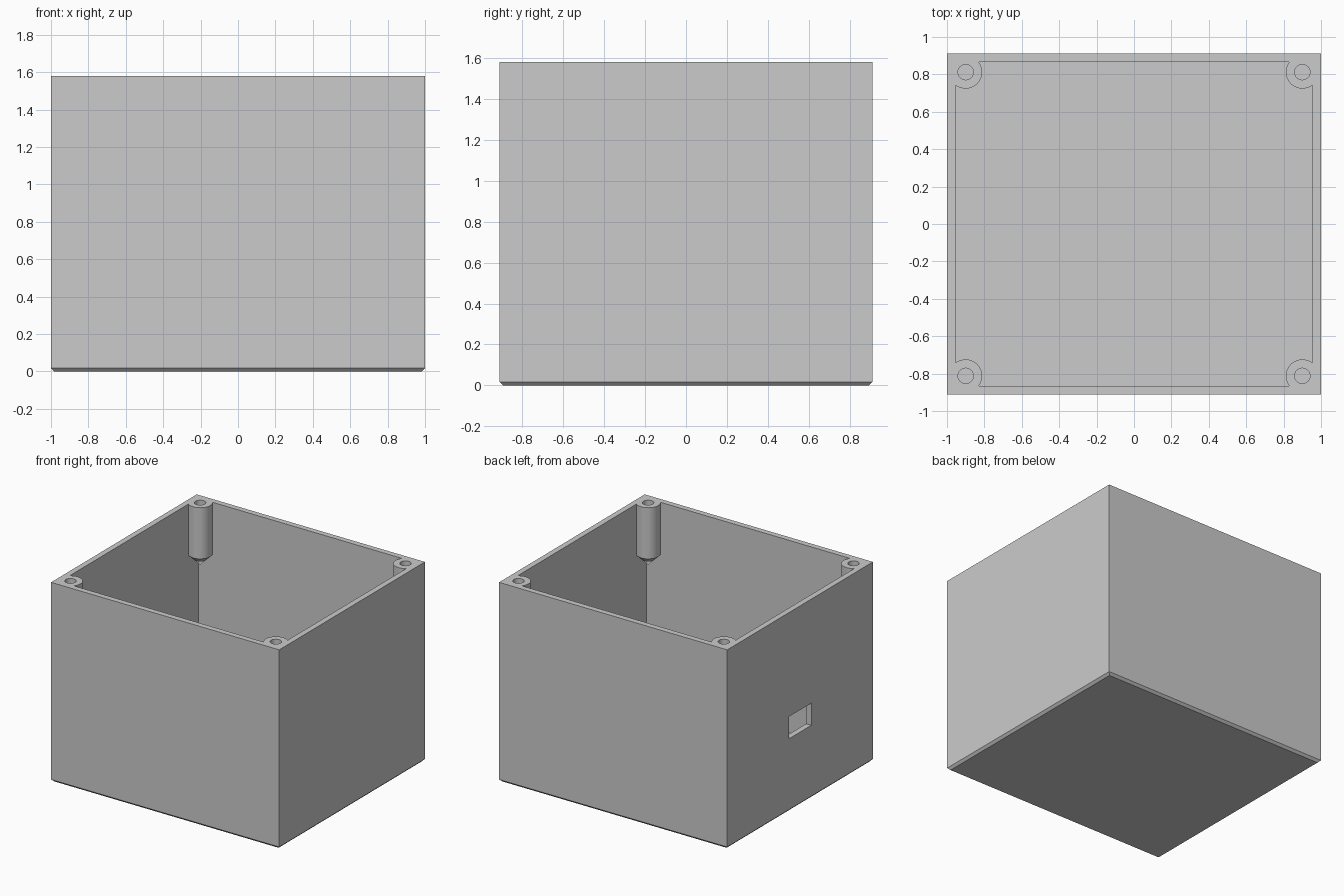
import bpy
import bmesh
import math
from mathutils import Matrix

default = bpy.data.objects.get("Cube")
if default:
    bpy.data.objects.remove(default, do_unlink=True)

HX, HY, H = 1.0, 0.912, 1.58       # half width, half depth, height
WALL, FLOOR, CHAMFER = 0.045, 0.056, 0.018
POST_X, POST_Y = 0.9, 0.812
POST_R, HOLE_R = 0.088, 0.041
POST_LEN, HOLE_DEPTH = 0.405, 0.35

grey = bpy.data.materials.new("plain grey")
grey.use_nodes = True
colour = (0.6, 0.6, 0.6, 1)
grey.diffuse_color = colour
grey.node_tree.nodes["Principled BSDF"].inputs["Base Color"].default_value = colour


def finish(name, bm):
    bmesh.ops.recalc_face_normals(bm, faces=bm.faces)
    mesh = bpy.data.meshes.new(name)
    bm.to_mesh(mesh)
    bm.free()
    mesh.materials.append(grey)
    obj = bpy.data.objects.new(name, mesh)
    bpy.context.collection.objects.link(obj)
    return obj


def add_box(bm, lo, hi):
    size = [b - a for a, b in zip(lo, hi)]
    mid = [(a + b) / 2 for a, b in zip(lo, hi)]
    m = Matrix.Translation(mid) @ Matrix.Diagonal((*size, 1))
    bmesh.ops.create_cube(bm, size=1, matrix=m)


def add_cone(bm, x, y, z0, z1, r0, r1):
    bmesh.ops.create_cone(bm, cap_ends=True, segments=48, radius1=r0, radius2=r1,
                          depth=z1 - z0, matrix=Matrix.Translation((x, y, (z0 + z1) / 2)))


def post_shape(bm, x, y):
    """Round post with a pointed lower end, running past the rim."""
    shoulder = H - POST_LEN
    add_cone(bm, x, y, shoulder, H + 0.3, POST_R, POST_R)
    add_cone(bm, x, y, shoulder - POST_R, shoulder, 0, POST_R)
    bmesh.ops.remove_doubles(bm, verts=bm.verts, dist=0.0001)
    # drop the two coincident caps where cone and cylinder join
    caps = [f for f in bm.faces if len(f.verts) > 4
            and abs(f.calc_center_median().z - shoulder) < 0.001]
    bmesh.ops.delete(bm, geom=caps, context='FACES_ONLY')


def cut(target, cutter):
    cutter.hide_render = True
    mod = target.modifiers.new("cut", 'BOOLEAN')
    mod.operation = 'DIFFERENCE'
    mod.solver = 'EXACT'
    mod.object = cutter
    bpy.context.view_layer.objects.active = target
    bpy.ops.object.modifier_apply(modifier=mod.name)
    bpy.data.objects.remove(cutter, do_unlink=True)


# Outer block with a chamfered base
bm = bmesh.new()
add_box(bm, (-HX, -HY, 0), (HX, HY, H))
base_edges = [e for e in bm.edges if all(v.co.z < 0.01 for v in e.verts)]
bmesh.ops.bevel(bm, geom=base_edges, offset=CHAMFER, segments=1, affect='EDGES')
enclosure = finish("enclosure_box", bm)

# Inner space, with the corner posts left standing in it
bm = bmesh.new()
add_box(bm, (-HX + WALL, -HY + WALL, FLOOR), (HX - WALL, HY - WALL, H + 0.1))
cavity = finish("cavity_cutter", bm)
corners = [(sx * POST_X, sy * POST_Y) for sx in (-1, 1) for sy in (-1, 1)]
for x, y in corners:
    bm = bmesh.new()
    post_shape(bm, x, y)
    cut(cavity, finish("post_cutter", bm))
cut(enclosure, cavity)

# Screw holes in the posts
for x, y in corners:
    bm = bmesh.new()
    add_cone(bm, x, y, H - HOLE_DEPTH, H + 0.1, HOLE_R, HOLE_R)
    cut(enclosure, finish("screw_hole_cutter", bm))

# Cable port through one side wall
bm = bmesh.new()
add_box(bm, (-HX - 0.1, -0.14, 0.58), (-HX + 0.1, 0.14, 0.755))
cut(enclosure, finish("port_cutter", bm))

# Smooth posts, sharp corners
bpy.ops.object.select_all(action='DESELECT')
enclosure.select_set(True)
bpy.context.view_layer.objects.active = enclosure
bpy.ops.object.shade_smooth_by_angle(angle=math.radians(30))
